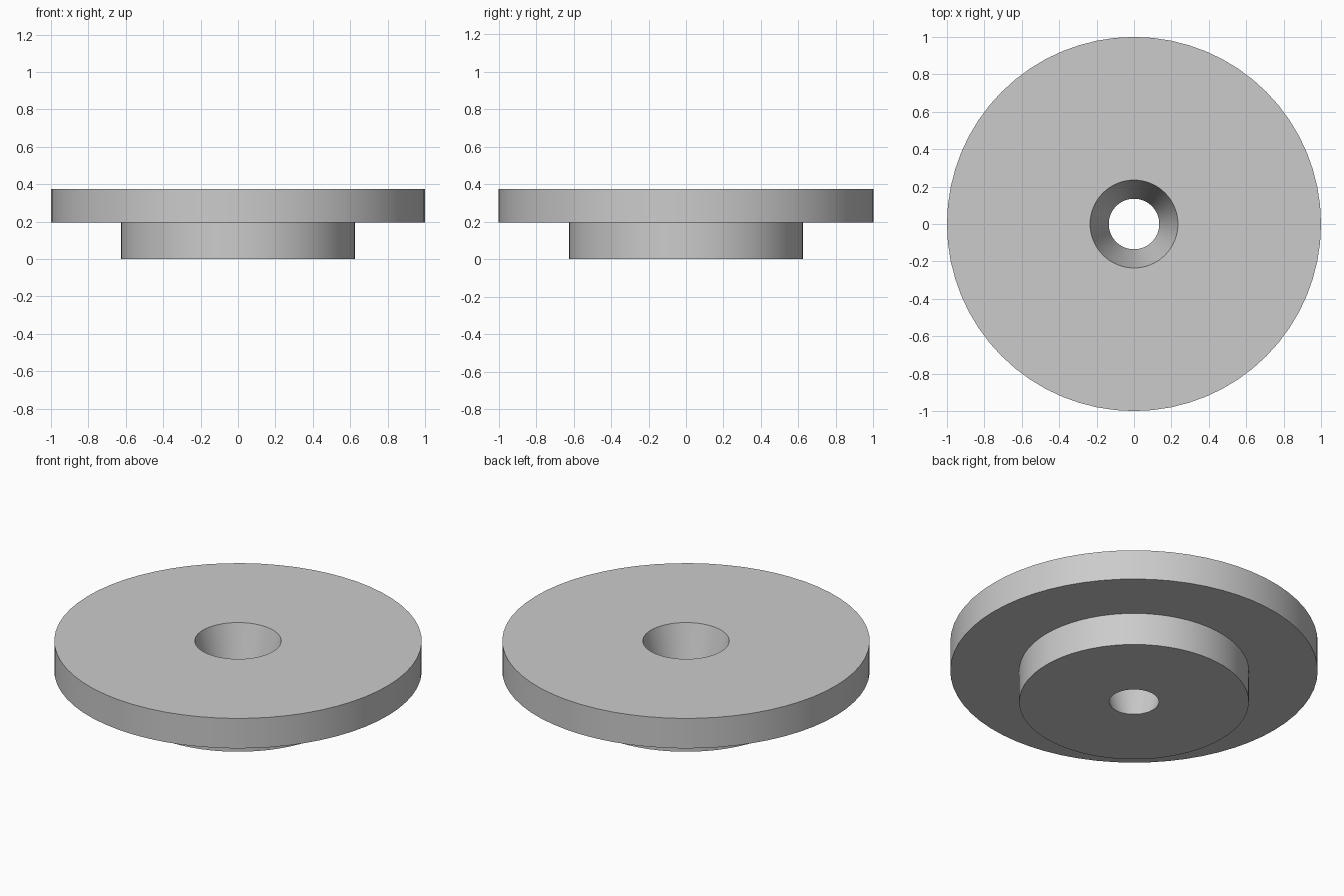
import bpy
import bmesh
import math

cube = bpy.data.objects.get("Cube")
if cube:
    bpy.data.objects.remove(cube, do_unlink=True)

SEGMENTS = 64

grey = bpy.data.materials.new("plain_grey")
grey.use_nodes = True
grey.diffuse_color = (0.6, 0.6, 0.6, 1)
grey.node_tree.nodes["Principled BSDF"].inputs["Base Color"].default_value = (0.6, 0.6, 0.6, 1)


def lathe(name, profile):
    """Turn a closed (radius, height) profile around the z axis."""
    bm = bmesh.new()
    rings = []
    for r, z in profile:
        rings.append([bm.verts.new((r * math.cos(a), r * math.sin(a), z))
                      for a in (math.tau * i / SEGMENTS for i in range(SEGMENTS))])
    for k, ring in enumerate(rings):
        after = rings[(k + 1) % len(rings)]
        for i in range(SEGMENTS):
            j = (i + 1) % SEGMENTS
            bm.faces.new((ring[i], ring[j], after[j], after[i]))
    bmesh.ops.recalc_face_normals(bm, faces=bm.faces)
    mesh = bpy.data.meshes.new(name)
    bm.to_mesh(mesh)
    bm.free()
    mesh.materials.append(grey)
    obj = bpy.data.objects.new(name, mesh)
    bpy.context.collection.objects.link(obj)
    bpy.ops.object.select_all(action='DESELECT')
    obj.select_set(True)
    bpy.context.view_layer.objects.active = obj
    bpy.ops.object.shade_smooth_by_angle(angle=math.radians(30))
    return obj


# Stepped disc: narrow hub below, wide flange above, tapered through hole
lathe("flanged_disc", [
    (0.135, 0), (0.625, 0), (0.625, 0.195),
    (1, 0.195), (1, 0.375), (0.235, 0.375),
])
